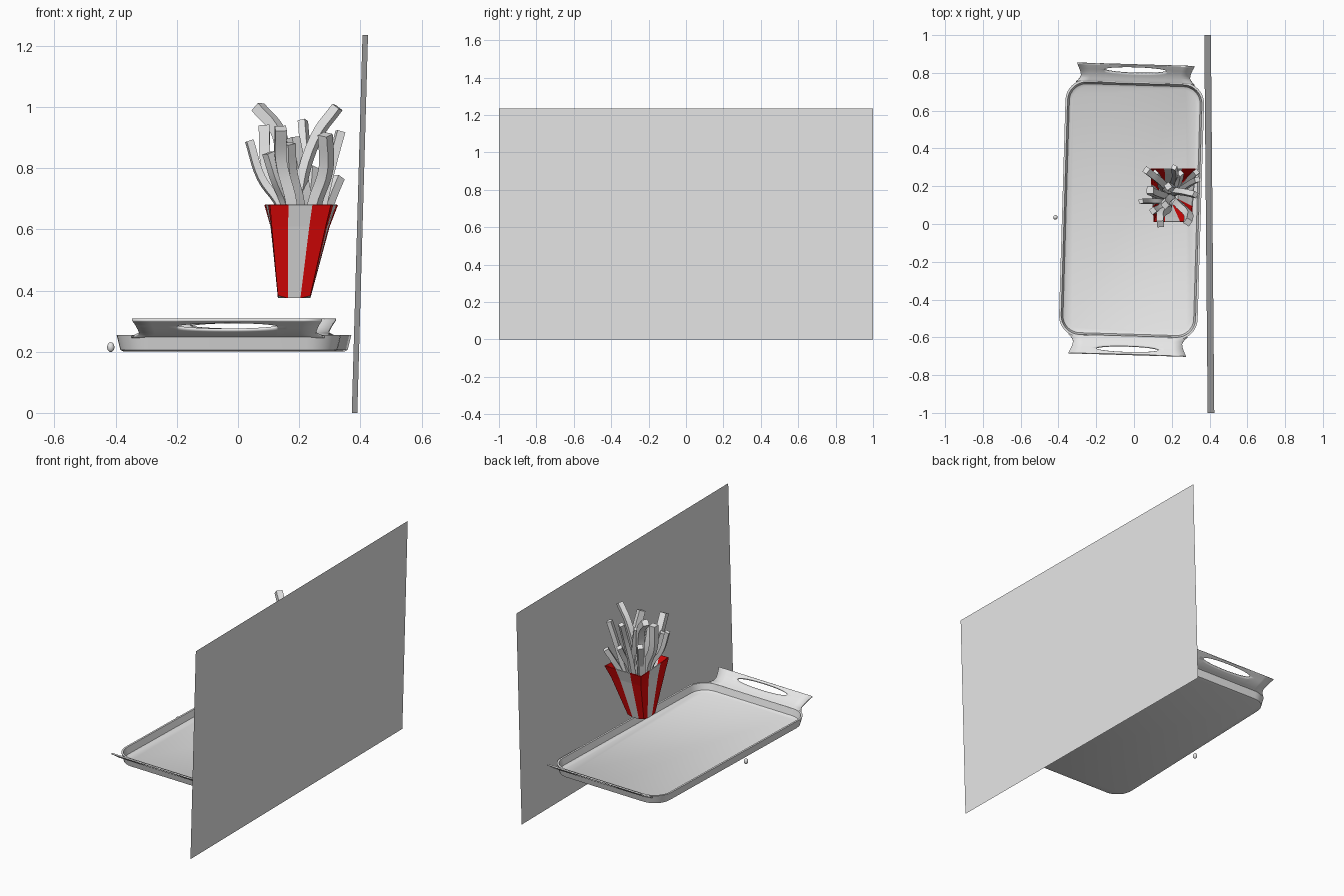
import bpy, bmesh, math
from mathutils import Matrix

if "Cube" in bpy.data.objects:
    bpy.data.objects.remove(bpy.data.objects["Cube"])


def material(name, rgb):
    m = bpy.data.materials.new(name)
    m.diffuse_color = (*rgb, 1)
    m.use_nodes = True
    m.node_tree.nodes["Principled BSDF"].inputs["Base Color"].default_value = m.diffuse_color
    return m


GREY = material("light_grey", (0.8, 0.8, 0.8))
RED = material("red", (1.0, 0.003, 0.003))
TRAY_FRAME = Matrix.Translation((-0.013, 0.076, 0)) @ Matrix.Rotation(math.radians(-1.7), 4, 'Z')


def finish(bm, name, mats=(GREY,), frame=None, smooth=35, thick=0, fix=True):
    if fix:
        bmesh.ops.recalc_face_normals(bm, faces=bm.faces)
    me = bpy.data.meshes.new(name)
    bm.to_mesh(me)
    bm.free()
    ob = bpy.data.objects.new(name, me)
    bpy.context.collection.objects.link(ob)
    for m in mats:
        me.materials.append(m)
    if frame:
        ob.matrix_world = frame
    if smooth:
        bpy.ops.object.select_all(action='DESELECT')
        ob.select_set(True)
        bpy.context.view_layer.objects.active = ob
        bpy.ops.object.shade_smooth_by_angle(angle=math.radians(smooth))
    if thick:
        mod = ob.modifiers.new("thickness", 'SOLIDIFY')
        mod.thickness = thick
        mod.offset = 0
    return ob


def lerp_table(table, t):
    for (a, *va), (b, *vb) in zip(table, table[1:]):
        if t <= b + 1e-9:
            k = (t - a) / (b - a)
            return [p + (q - p) * k for p, q in zip(va, vb)]
    return list(table[-1][1:])


# upright back panel, a single leaning sheet
bm = bmesh.new()
bm.faces.new([bm.verts.new(c) for c in
              ((0.39, -1, 0), (0.372, 1, 0), (0.407, 1, 1.235), (0.425, -1, 1.235))])
bm.normal_update()
if bm.faces[:][0].normal.x < 0:
    bmesh.ops.reverse_faces(bm, faces=bm.faces)
finish(bm, "back_panel", smooth=0, fix=False)


# tray body: rounded rectangle loops, outside up and inside down
def rounded_rect(bm, hx, hy, r, z, n=8):
    vs = []
    for i, (sx, sy) in enumerate(((1, 1), (-1, 1), (-1, -1), (1, -1))):
        for k in range(n + 1):
            a = (i + k / n) * math.pi / 2
            vs.append(bm.verts.new((sx * (hx - r) + r * math.cos(a),
                                    sy * (hy - r) + r * math.sin(a), z)))
    return vs


bm = bmesh.new()
loops = [rounded_rect(bm, *p) for p in (
    (0.345, 0.655, 0.09, 0.201), (0.355, 0.667, 0.10, 0.206), (0.367, 0.68, 0.11, 0.255),
    (0.356, 0.669, 0.10, 0.255), (0.346, 0.659, 0.09, 0.218), (0.332, 0.645, 0.08, 0.210))]
for a, b in zip(loops, loops[1:]):
    for i in range(len(a)):
        j = (i + 1) % len(a)
        bm.faces.new((a[i], a[j], b[j], b[i]))
bm.faces.new(loops[0])
bm.faces.new(loops[-1])
finish(bm, "tray_body", frame=TRAY_FRAME)

# tray handles: waisted sloping flaps with an elliptical grip hole
HANDLE = ((0.668, 0.248, 0.315), (0.682, 0.254, 0.300), (0.70, 0.260, 0.288),
          (0.725, 0.273, 0.292), (0.75, 0.292, 0.302), (0.768, 0.305, 0.311))
HOLE_X, HOLE_Y, HOLE_R = 0.165, 0.740, 0.016
for name, sign in (("front_handle", -1), ("rear_handle", 1)):
    bm = bmesh.new()
    cols = [-0.31, -0.25, -0.2] + [-HOLE_X * math.cos(math.pi * k / 24) for k in range(25)] + [0.2, 0.25, 0.31]
    for side in (-1, 1):
        grid = []
        for x in cols:
            h = HOLE_R * math.sqrt(max(0, 1 - (x / HOLE_X) ** 2))
            edge = HOLE_Y + side * h
            end = 0.668 if side < 0 else 0.768
            col = []
            for k in range(7):
                v = edge + (end - edge) * k / 6
                z, hw = lerp_table(HANDLE, v)
                # only the outer parts follow the waisted outline
                u = x if abs(x) <= HOLE_X else math.copysign(
                    HOLE_X + (abs(x) - HOLE_X) / (0.31 - HOLE_X) * (hw - HOLE_X), x)
                col.append(bm.verts.new((u, sign * v, z)))
            grid.append(col)
        for a, b in zip(grid, grid[1:]):
            for k in range(6):
                bm.faces.new((a[k], b[k], b[k + 1], a[k + 1]))
    bmesh.ops.remove_doubles(bm, verts=bm.verts, dist=1e-5)
    finish(bm, name, frame=TRAY_FRAME, thick=0.008)

# small crumb beside the tray
bm = bmesh.new()
bmesh.ops.create_uvsphere(bm, u_segments=12, v_segments=8, radius=1,
                          matrix=Matrix.Translation((-0.416, 0.035, 0.215)) @ Matrix.Diagonal((0.012, 0.012, 0.016, 1)))
finish(bm, "crumb", smooth=60)

# striped carton: flaring open box, each side red, grey, red
ROWS = (  # z, front x range, back x range, y range
    (0.385, 0.132, 0.235, 0.132, 0.235, 0.10, 0.205),
    (0.61, 0.112, 0.285, 0.108, 0.298, 0.035, 0.268),
    (0.68, 0.106, 0.302, 0.088, 0.325, 0.012, 0.292))
bm = bmesh.new()
rings = []
for z, f0, f1, b0, b1, y0, y1 in ROWS:
    corners = ((f0, y0), (f1, y0), (b1, y1), (b0, y1))
    ring = []
    for i in range(4):
        (ax, ay), (bx, by) = corners[i], corners[(i + 1) % 4]
        for t in (0, 0.3, 0.7):
            drop = 0.008 if z < 0.4 and t else 0
            ring.append(bm.verts.new((ax + (bx - ax) * t, ay + (by - ay) * t, z - drop)))
    rings.append(ring)
for a, b in zip(rings, rings[1:]):
    for i in range(12):
        j = (i + 1) % 12
        bm.faces.new((a[i], a[j], b[j], b[i])).material_index = 0 if i % 3 == 1 else 1
bm.faces.new(rings[0][::-1])
finish(bm, "carton", (GREY, RED), smooth=0, thick=0.005)

# fries: bent square bars given by tip, middle and rim points
FRIES = (
    ((0.065, 0.285, 1.00), (0.135, 0.23, 0.91), (0.15, 0.20, 0.68), 0.025),
    ((0.037, 0.12, 0.89), (0.075, 0.12, 0.77), (0.14, 0.12, 0.67), 0.017),
    ((0.085, 0.18, 0.94), (0.095, 0.17, 0.80), (0.15, 0.15, 0.68), 0.025),
    ((0.14, 0.00, 0.93), (0.14, 0.05, 0.83), (0.175, 0.08, 0.68), 0.026),
    ((0.212, 0.30, 0.955), (0.218, 0.26, 0.86), (0.205, 0.22, 0.70), 0.018),
    ((0.325, 0.155, 1.00), (0.255, 0.17, 0.90), (0.20, 0.17, 0.70), 0.021),
    ((0.285, 0.01, 0.91), (0.288, 0.05, 0.80), (0.25, 0.09, 0.68), 0.025),
    ((0.335, 0.235, 0.92), (0.305, 0.22, 0.81), (0.275, 0.20, 0.68), 0.019),
    ((0.33, 0.275, 0.77), (0.305, 0.25, 0.71), (0.28, 0.22, 0.64), 0.020),
    ((0.165, 0.10, 0.88), (0.17, 0.12, 0.79), (0.195, 0.14, 0.68), 0.024),
    ((0.10, 0.07, 0.85), (0.125, 0.08, 0.77), (0.16, 0.11, 0.68), 0.022),
    ((0.18, 0.20, 0.90), (0.20, 0.19, 0.80), (0.22, 0.17, 0.68), 0.023),
    ((0.11, 0.27, 0.84), (0.13, 0.24, 0.77), (0.16, 0.20, 0.67), 0.022),
    ((0.245, 0.27, 0.80), (0.24, 0.24, 0.74), (0.225, 0.20, 0.66), 0.020),
)
deps = bpy.context.evaluated_depsgraph_get
for n, (tip, mid, rim, r) in enumerate(FRIES, 1):
    base = (0.6 * rim[0] + 0.4 * 0.19, 0.6 * rim[1] + 0.4 * 0.15, 0.52)
    cu = bpy.data.curves.new("fry_path", 'CURVE')
    cu.dimensions = '3D'
    cu.bevel_depth = r
    cu.bevel_resolution = 0
    cu.resolution_u = 5
    cu.use_fill_caps = True
    sp = cu.splines.new('BEZIER')
    sp.bezier_points.add(3)
    for p, c in zip(sp.bezier_points, (base, rim, mid, tip)):
        p.co = c
        p.handle_left_type = p.handle_right_type = 'AUTO'
        p.tilt = math.pi / 4 + 0.3 * math.sin(n * 2.1)
    helper = bpy.data.objects.new("fry_path", cu)
    bpy.context.collection.objects.link(helper)
    bpy.context.view_layer.update()
    bm = bmesh.new()
    bm.from_mesh(helper.evaluated_get(deps()).to_mesh())
    bpy.data.objects.remove(helper)
    bmesh.ops.remove_doubles(bm, verts=bm.verts, dist=1e-5)
    for f in bm.faces:
        f.material_index = 0
    finish(bm, f"fry_{n}")
